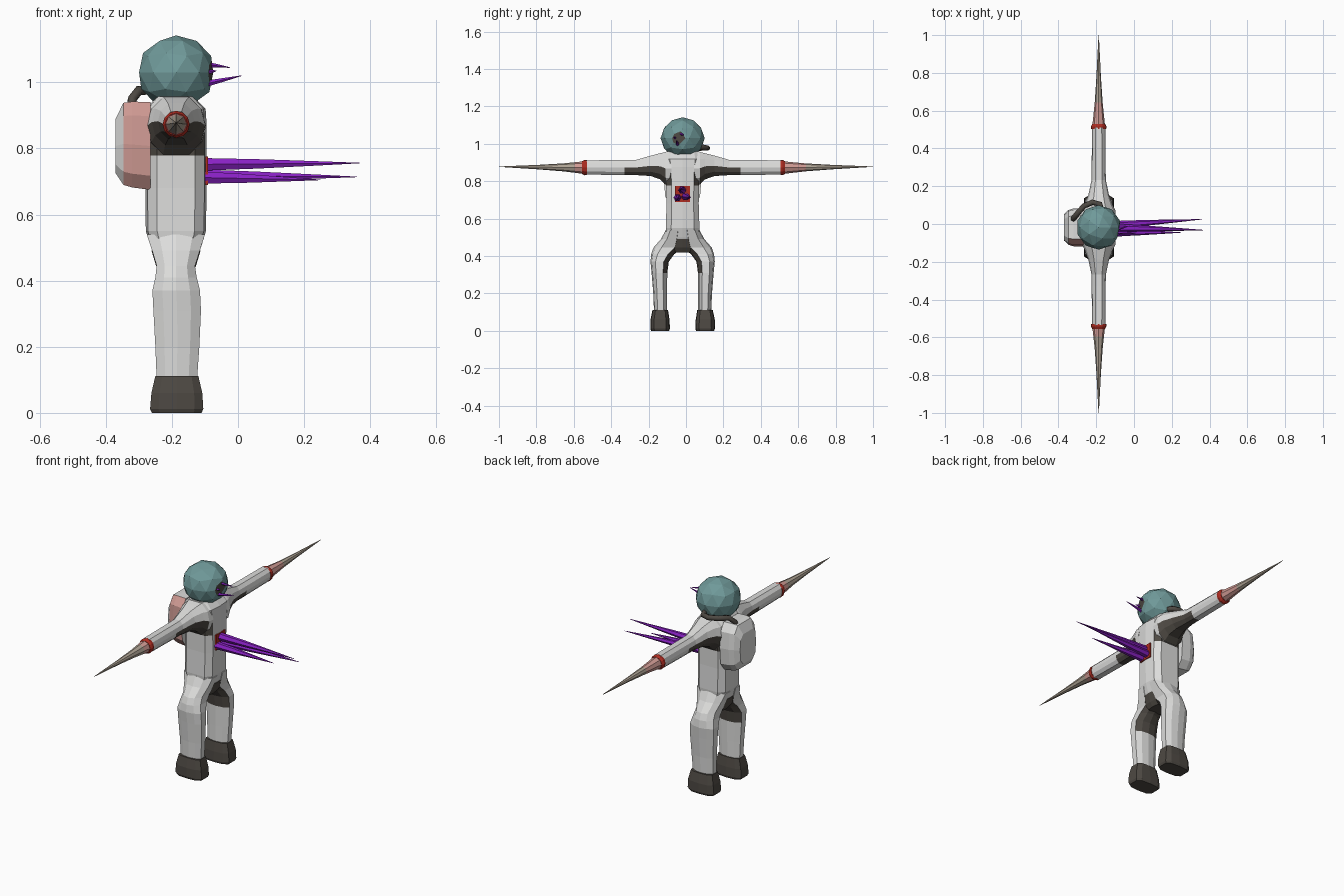
import bpy, bmesh, math
from mathutils import Vector

if "Cube" in bpy.data.objects:
    bpy.data.objects.remove(bpy.data.objects["Cube"])

def mat(name, r, g, b):
    m = bpy.data.materials.new(name)
    m.diffuse_color = (r, g, b, 1)
    m.use_nodes = True
    m.node_tree.nodes["Principled BSDF"].inputs["Base Color"].default_value = m.diffuse_color
    return m

WHITE = mat("suit_white", 0.72, 0.72, 0.71)
DARK = mat("dark_fabric", 0.075, 0.066, 0.056)
TEAL = mat("visor_teal", 0.16, 0.32, 0.32)
PURPLE = mat("crystal_purple", 0.25, 0.015, 0.55)
RED = mat("torn_red", 0.42, 0.025, 0.015)
PINK = mat("flesh_pink", 0.62, 0.32, 0.29)
BONE = mat("bone_tan", 0.42, 0.36, 0.29)

CX, CY = -0.187, -0.018   # body axis

def ring_profile(a, b, c):
    """Ten-sided cross-section in the unit square."""
    q = [(1, 0), (a, b), (c, 1)]
    half = q + [(-u, v) for u, v in reversed(q)]
    return half + [(u, -v) for u, v in reversed(half[1:-1])]

BOX = ring_profile(0.93, 0.68, 0.62)
SOFT = ring_profile(0.86, 0.58, 0.45)

def finish(name, bm, mats, rule=None):
    bmesh.ops.recalc_face_normals(bm, faces=bm.faces)
    bm.normal_update()
    if rule:
        for f in bm.faces:
            f.material_index = rule(f.calc_center_median(), f.normal)
    me = bpy.data.meshes.new(name)
    bm.to_mesh(me)
    bm.free()
    for m in mats:
        me.materials.append(m)
    ob = bpy.data.objects.new(name, me)
    bpy.context.collection.objects.link(ob)
    return ob

def loft(name, rings, mats, rule=None):
    """Skin a list of closed point rings and cap the ends."""
    bm = bmesh.new()
    vs = [[bm.verts.new(p) for p in r] for r in rings]
    n = len(vs[0])
    for a, b in zip(vs, vs[1:]):
        for i in range(n):
            j = (i + 1) % n
            bm.faces.new((a[i], a[j], b[j], b[i]))
    bm.faces.new(vs[0])
    bm.faces.new(vs[-1])
    return finish(name, bm, mats, rule)

def level(z, x0, x1, y0, y1, prof):
    """Horizontal ring."""
    return [((x0 + x1) / 2 + u * (x1 - x0) / 2, (y0 + y1) / 2 + v * (y1 - y0) / 2, z)
            for u, v in prof]

def spike(name, base, tip, stations, sides, mats, rule=None):
    """Tapered spike; stations are (fraction along, radius)."""
    base, tip = Vector(base), Vector(tip)
    d = tip - base
    s = d.cross(Vector((0, 0, 1))).normalized()
    t = s.cross(d).normalized()
    rings = []
    for f, r in stations:
        rings.append([base + d * f + (s * math.cos(k) + t * math.sin(k)) * r
                      for k in [2 * math.pi * i / sides for i in range(sides)]])
    return loft(name, rings, mats, rule)

# Torso, dark under the arms
TORSO = [(0.47, -0.25, -0.125, 0.08), (0.50, -0.263, -0.112, 0.085), (0.55, -0.279, -0.097, 0.09),
         (0.68, -0.28, -0.095, 0.086), (0.778, -0.28, -0.095, 0.088), (0.875, -0.28, -0.095, 0.092),
         (0.92, -0.278, -0.098, 0.10), (0.958, -0.245, -0.135, 0.09)]
loft("torso", [level(z, a, b, CY - h, CY + h, BOX) for z, a, b, h in TORSO], [WHITE, DARK],
     lambda c, n: int(0.78 < c.z < 0.875 and abs(n.y) > 0.55))

# Dark crotch panel
CROTCH = [(0.42, -0.232, -0.142, 0.045), (0.445, -0.248, -0.127, 0.08), (0.492, -0.262, -0.113, 0.075)]
loft("crotch_panel", [level(z, a, b, CY - h, CY + h, BOX) for z, a, b, h in CROTCH], [DARK])

ARM = [(0.06, 0.09, 0.78, 0.956), (0.092, 0.088, 0.782, 0.956), (0.12, 0.074, 0.81, 0.95),
       (0.17, 0.055, 0.828, 0.937), (0.25, 0.038, 0.833, 0.914), (0.31, 0.037, 0.833, 0.913)]
LEG = [(0.10, 0.083, 0.153, -0.246, -0.124), (0.20, 0.083, 0.157, -0.25, -0.117),
       (0.31, 0.082, 0.166, -0.256, -0.112), (0.37, 0.074, 0.172, -0.259, -0.115),
       (0.41, 0.045, 0.168, -0.25, -0.125), (0.445, 0.0, 0.156, -0.246, -0.13),
       (0.492, 0.0, 0.115, -0.26, -0.115), (0.54, 0.0, 0.09, -0.276, -0.10)]
FOOT = [(0.0, 0.072, 0.168, -0.26, -0.11), (0.012, 0.068, 0.173, -0.266, -0.105),
        (0.06, 0.07, 0.172, -0.262, -0.108), (0.112, 0.078, 0.161, -0.25, -0.12)]

def side_level(s, r, prof):
    z, i, o, a, b = r
    return [(a + (b - a) * (v + 1) / 2, CY + s * (i + (o - i) * (u + 1) / 2), z) for u, v in prof]

for side, s, cuff in (("left", 1, 0.528), ("right", -1, 0.517)):
    # Sleeve with dark underside near the body
    rings = [[(CX + u * xh, CY + s * d, (lo + hi) / 2 + v * (hi - lo) / 2) for u, v in SOFT]
             for d, xh, lo, hi in ARM + [(cuff, 0.036, 0.836, 0.912)]]
    loft(side + "_arm", rings, [WHITE, DARK],
         lambda c, n: int(abs(c.y - CY) < 0.3 and n.z < -0.02
                          and c.z < 0.866 and abs(c.y - CY) > 0.08))
    # Torn red cuff, then a bone spike growing out of a flesh stump
    y0 = CY + s * cuff
    spike(side + "_cuff", (CX, y0 - s * 0.006, 0.873), (CX, y0 + s * 0.02, 0.873),
          [(0, 0.040), (0.5, 0.041), (1, 0.034)], 12, [RED])
    spike(side + "_arm_spike", (CX, y0, 0.873), (CX, s, 0.878),
          [(0, 0.035), (0.13, 0.028), (0.27, 0.021), (0.55, 0.012), (0.8, 0.006), (1, 0.001)], 8,
          [PINK, BONE], lambda c, n: int(abs(c.y) > 0.62))
    # Leg with dark inner thigh, and boot
    loft(side + "_leg", [side_level(s, r, SOFT) for r in LEG], [WHITE, DARK],
         lambda c, n: int(0.31 < c.z < 0.49 and n.y * s < -0.25))
    loft(side + "_boot", [side_level(s, r, BOX) for r in FOOT], [DARK])

# Backpack with one pink side
PACK = [(-0.265, 0.10, 0.675, 0.94), (-0.32, 0.10, 0.682, 0.942),
        (-0.347, 0.092, 0.69, 0.938), (-0.37, 0.07, 0.725, 0.89)]
loft("backpack", [[(x, CY + u * h, (lo + hi) / 2 + v * (hi - lo) / 2) for u, v in BOX]
                  for x, h, lo, hi in PACK], [WHITE, PINK],
     lambda c, n: int(n.y < -0.25 and c.x > -0.347))

# Air hose from backpack to helmet
cu = bpy.data.curves.new("air_hose", "CURVE")
cu.dimensions = "3D"
cu.bevel_depth = 0.015
cu.bevel_resolution = 1
cu.use_fill_caps = True
path = [(-0.325, 0.02, 0.91), (-0.32, 0.03, 0.95), (-0.30, 0.055, 0.975), (-0.265, 0.095, 0.978),
        (-0.22, 0.115, 0.978), (-0.18, 0.105, 0.978), (-0.17, 0.07, 0.985)]
sp = cu.splines.new("POLY")
sp.points.add(len(path) - 1)
for p, co in zip(sp.points, path):
    p.co = (*co, 1)
cu.materials.append(DARK)
hose = bpy.data.objects.new("air_hose", cu)
bpy.context.collection.objects.link(hose)
bpy.context.view_layer.objects.active = hose
hose.select_set(True)
bpy.ops.object.convert(target="MESH")

# Faceted helmet with a broken dark opening at the front
bm = bmesh.new()
bmesh.ops.create_icosphere(bm, subdivisions=2, radius=0.118)
for v in bm.verts:
    v.co = Vector((CX, CY, 1.03)) + Vector((v.co.x, v.co.y, v.co.z * 0.95))
cut_n = Vector((1, -0.2, 0)).normalized()
cut_p = Vector((CX, CY, 1.03)) + cut_n * 0.107
bmesh.ops.bisect_plane(bm, geom=bm.verts[:] + bm.edges[:] + bm.faces[:],
                       plane_co=cut_p, plane_no=cut_n, clear_outer=True)
bmesh.ops.holes_fill(bm, edges=[e for e in bm.edges if e.is_boundary], sides=0)
finish("helmet", bm, [TEAL, DARK],
       lambda c, n: int(abs((c - cut_p).dot(cut_n)) < 0.001))

# Small crystals bursting from the visor
for i, (b, t, r) in enumerate([((-0.10, -0.03, 1.055), (-0.025, -0.01, 1.045), 0.009),
                               ((-0.10, -0.045, 0.995), (0.01, -0.05, 1.02), 0.010),
                               ((-0.10, -0.055, 1.03), (-0.065, -0.065, 1.035), 0.010)]):
    spike(f"visor_crystal_{i + 1}", b, t, [(0, r), (0.5, r * 0.6), (1, 0.001)], 5, [PURPLE])

# Red tear on the chest and long crystals
loft("chest_tear", [[(x, y, z) for y, z in ((-0.06, 0.69), (0.022, 0.69), (0.022, 0.775), (-0.06, 0.775))]
                    for x in (-0.099, -0.0915)], [RED])
for i, (b, t, r) in enumerate([((-0.11, -0.02, 0.752), (0.368, -0.032, 0.756), 0.022),
                               ((-0.11, -0.005, 0.718), (0.36, 0.025, 0.714), 0.021),
                               ((-0.11, -0.045, 0.712), (0.25, -0.045, 0.705), 0.021)]):
    spike(f"chest_crystal_{i + 1}", b, t,
          [(0, r), (0.35, r * 0.75), (0.7, r * 0.38), (1, 0.001)], 6, [PURPLE])
